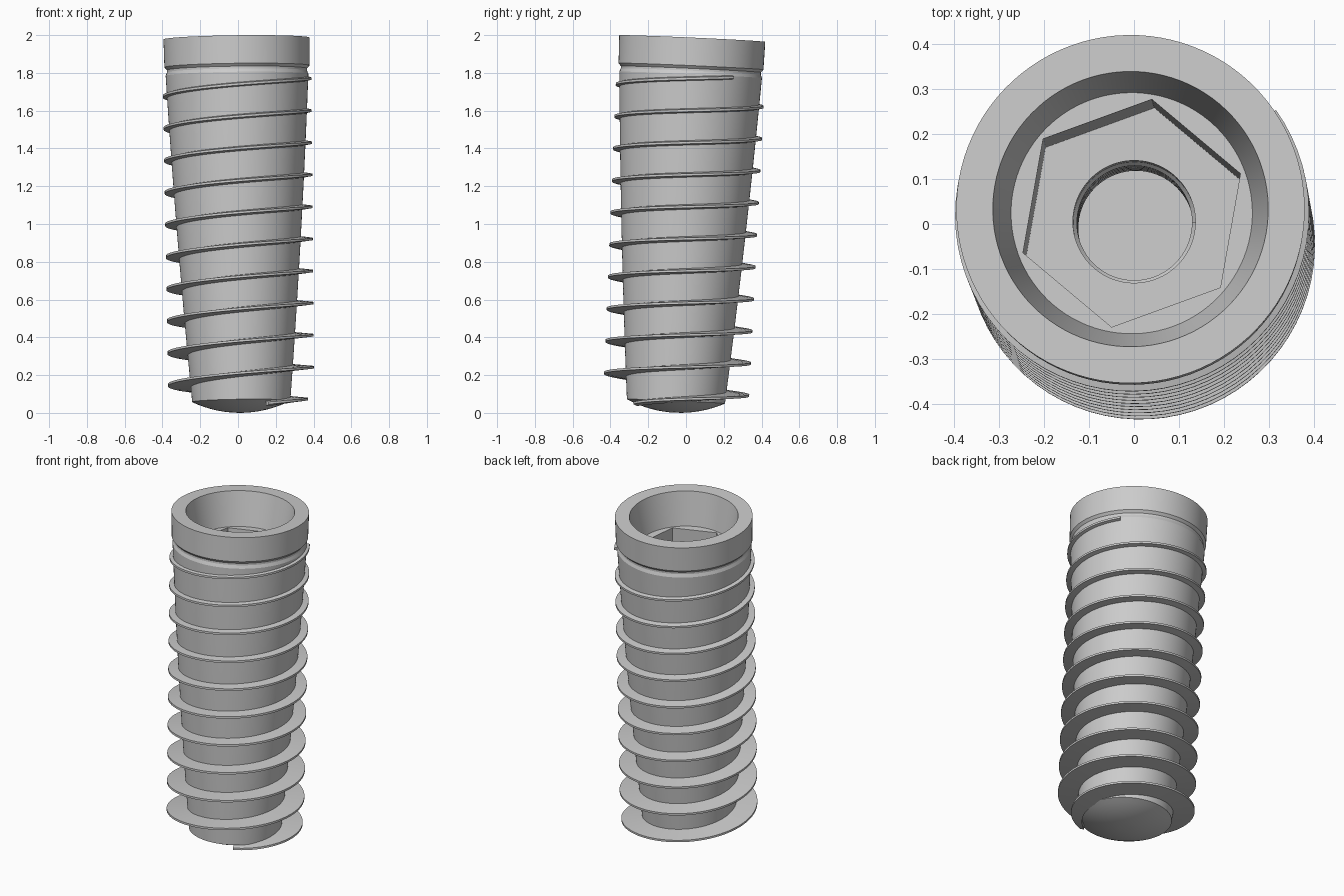
import bpy, bmesh
from math import sin, cos, pi, sqrt, radians
from mathutils import Vector, Matrix

if "Cube" in bpy.data.objects:
    bpy.data.objects.remove(bpy.data.objects["Cube"])

AXIS = Vector((-0.013, 0.045, 1.0)).normalized()      # screw leans slightly
TILT = Matrix.Translation((0.018, -0.056, 0.001)) @ Vector((0, 0, 1)).rotation_difference(AXIS).to_matrix().to_4x4()
SEG = 96
TURN = radians(20)                                    # hexagon orientation


def finish(name, bm, angle=30):
    bmesh.ops.recalc_face_normals(bm, faces=bm.faces)
    bm.transform(TILT)
    mesh = bpy.data.meshes.new(name)
    bm.to_mesh(mesh)
    bm.free()
    ob = bpy.data.objects.new(name, mesh)
    bpy.context.collection.objects.link(ob)
    bpy.ops.object.select_all(action='DESELECT')
    ob.select_set(True)
    bpy.context.view_layer.objects.active = ob
    bpy.ops.object.shade_smooth_by_angle(angle=radians(angle))
    return ob


def lathe(name, profile):
    """Profile rows are (radius, height, sides); sides 0 is round."""
    bm = bmesh.new()
    rings = []
    for r, z, sides in profile:
        ring = []
        for i in range(SEG):
            a = 2 * pi * i / SEG
            k = 1.0
            if sides:
                step = 2 * pi / sides
                k = cos(step / 2) / cos(a % step - step / 2)
            ring.append(bm.verts.new((r * k * cos(a + TURN), r * k * sin(a + TURN), z)))
        rings.append(ring)
    for lo, hi in zip(rings, rings[1:]):
        for i in range(SEG):
            j = (i + 1) % SEG
            bm.faces.new((lo[i], lo[j], hi[j], hi[i]))
    bm.faces.new(rings[0])
    bm.faces.new(rings[-1])
    return finish(name, bm, 18)


def helix(name, start, end, z0, pitch, section):
    """Sweep section(angle, height) -> [(radius, dz), ...] along a helix."""
    bm = bmesh.new()
    n = int((end - start) / (2 * pi) * 72)
    rows = []
    for i in range(n + 1):
        a = start + (end - start) * i / n
        z = z0 + pitch * a / (2 * pi)
        rows.append([bm.verts.new((r * cos(a), r * sin(a), z + dz)) for r, dz in section(a, z)])
    for p, q in zip(rows, rows[1:]):
        for i in range(len(p)):
            j = (i + 1) % len(p)
            bm.faces.new((p[i], p[j], q[j], q[i]))
    bm.faces.new(rows[0])
    bm.faces.new(rows[-1])
    return finish(name, bm)


def core_radius(z):
    t = (z - 0.06) / 1.73
    return 0.26 + 0.118 * t + 0.03 * t * (1 - t)


# Body: domed tip, tapered core, grooved collar, round bore, hex socket, screw hole
R, H = 0.26, 0.06
ball = (R * R + H * H) / (2 * H)
profile = [(R * k / 8, ball - sqrt(ball ** 2 - (R * k / 8) ** 2), 0) for k in range(1, 9)]
profile += [(core_radius(z), z, 0) for z in (0.06 + 1.73 * k / 10 for k in range(1, 11))]
profile += [(0.371, 1.808, 0), (0.371, 1.82, 0), (0.384, 1.835, 0), (0.387, 1.983, 0),
            (0.306, 1.983, 0), (0.268, 1.78, 0),
            (0.257, 1.78, 6), (0.257, 1.36, 6),
            (0.136, 1.36, 0), (0.136, 0.95, 0)]
lathe("implant_body", profile)


# Outer thread: deep thin blade at the bottom, shallow at the top
def blade(a, z):
    root = core_radius(z) - 0.015
    ramp = min(1.0, max(0.0, (a + 1.1) / 2.2))
    tip = core_radius(z) + (0.386 + 0.008 * z / 1.8 - core_radius(z)) * sin(ramp * pi / 2)
    return [(root, -0.015), (tip, -0.006), (tip, 0.006), (root, 0.015)]


helix("outer_thread", -1.0, 20 * pi + 0.62, 0.066, 0.17, blade)

# Fine thread inside the screw hole
helix("inner_thread", 0, 10 * pi, 1.02, 0.06,
      lambda a, z: [(0.14, -0.02), (0.128, -0.005), (0.128, 0.005), (0.14, 0.02)])
